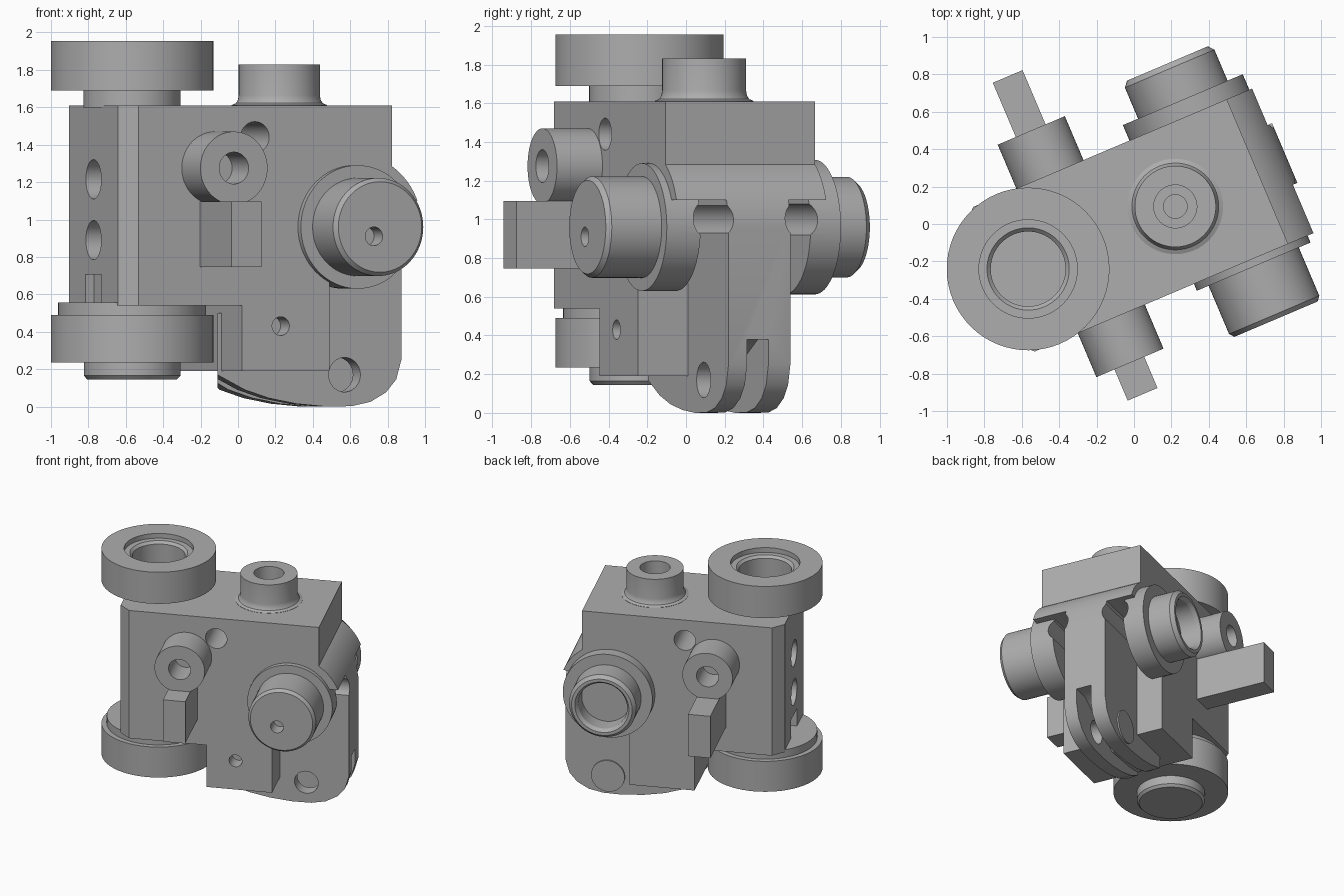
import bpy, bmesh, math
from mathutils import Matrix, Vector

cube = bpy.data.objects.get("Cube")
if cube:
    bpy.data.objects.remove(cube, do_unlink=True)

steel = bpy.data.materials.new("plain grey")
steel.use_nodes = True
GREY = (0.42, 0.42, 0.42, 1)
steel.diffuse_color = GREY
steel.node_tree.nodes["Principled BSDF"].inputs["Base Color"].default_value = GREY

TURN = Matrix.Rotation(math.radians(23), 4, 'Z')
HALF = 0.42          # half the body thickness
PIVOT = (0.5, 0.96)  # side boss axis (along the body, height)


def finish(bm, name):
    bmesh.ops.remove_doubles(bm, verts=bm.verts, dist=1e-5)
    bmesh.ops.recalc_face_normals(bm, faces=bm.faces)
    mesh = bpy.data.meshes.new(name)
    bm.to_mesh(mesh)
    bm.free()
    mesh.materials.append(steel)
    ob = bpy.data.objects.new(name, mesh)
    bpy.context.collection.objects.link(ob)
    return ob


def prism(name, profile, v0, v1):
    """Side profile (along, height) extruded across the thickness."""
    bm = bmesh.new()
    face = bm.faces.new([bm.verts.new((u, v0, z)) for u, z in profile])
    new = bmesh.ops.extrude_face_region(bm, geom=[face])["geom"]
    bmesh.ops.translate(bm, vec=(0, v1 - v0, 0),
                        verts=[g for g in new if isinstance(g, bmesh.types.BMVert)])
    return finish(bm, name)


def box(name, u0, u1, v0, v1, z0, z1):
    return prism(name, [(u0, z0), (u1, z0), (u1, z1), (u0, z1)], v0, v1)


def lathe(name, profile, centre, axis=(0, 0, 1), steps=64):
    """Profile of (radius, distance along axis) spun about the axis."""
    bm = bmesh.new()
    verts = [bm.verts.new((r, 0, h)) for r, h in profile]
    edges = [bm.edges.new(pair) for pair in zip(verts, verts[1:])]
    bmesh.ops.spin(bm, geom=verts + edges, cent=(0, 0, 0), axis=(0, 0, 1),
                   angle=2 * math.pi, steps=steps)
    spin = Vector((0, 0, 1)).rotation_difference(Vector(axis)).to_matrix().to_4x4()
    bm.transform(Matrix.Translation(centre) @ spin)
    return finish(bm, name)


def rod(name, r, h0, h1, centre, axis):
    return lathe(name, [(0, h0), (r, h0), (r, h1), (0, h1)], centre, axis, 48)


def cut(targets, cutters):
    for ob in targets:
        for c in cutters:
            mod = ob.modifiers.new("cut", 'BOOLEAN')
            mod.operation, mod.solver, mod.object = 'DIFFERENCE', 'EXACT', c
            bpy.context.view_layer.objects.active = ob
            bpy.ops.object.modifier_apply(modifier=mod.name)
    for c in cutters:
        bpy.data.objects.remove(c, do_unlink=True)


def arc(r, a0, a1, n):
    angles = [math.radians(a0 + (a1 - a0) * i / n) for i in range(n + 1)]
    return [(PIVOT[0] + r * math.cos(a), PIVOT[1] + r * math.sin(a)) for a in angles]


U, V = (1, 0, 0), (0, 1, 0)
FRONT = (0, -1, 0)
parts = []

# Main body with lower block and rounded shoulder
body = prism("body", [(-0.839, 0.54), (-0.156, 0.54), (-0.156, 0.19), (0.354, 0.19),
                      (0.354, 1.1)] + arc(0.39, 21, 56.2, 12)
             + [(0.717, 1.61), (-0.839, 1.61)], -HALF, HALF)
bm = bmesh.new()
bm.from_mesh(body.data)
corners = [e for e in bm.edges if all(v.co.x < -0.8 for v in e.verts)
           and abs(e.verts[0].co.z - e.verts[1].co.z) > 0.5]
bmesh.ops.bevel(bm, geom=corners, offset=0.083, segments=1, affect='EDGES')
bm.to_mesh(body.data)
bm.free()

# Hanging tongue with rounded underside and skewed inner end
tongue = prism("tongue", [(-0.178, 0.5), (-0.178, 0.17), (-0.02, 0.09), (0.12, 0.045),
                          (0.28, 0.015), (0.45, 0), (0.6, 0.002), (0.71, 0.025),
                          (0.8, 0.075), (0.86, 0.145), (0.89, 0.25)]
               + arc(0.39, 0, 21, 6) + [(0.3, 1.1), (0.3, 0.5)], -0.139, 0.208)
for v in tongue.data.vertices:
    if v.co.x < -0.1 and v.co.y > 0:
        v.co.x += 0.148
        v.co.z -= 0.07

# Side bosses with flanges
at = (PIVOT[0], 0, PIVOT[1])
front_boss = lathe("front_boss", [(0, 0.27), (0.33, 0.27), (0.33, 0.46), (0.262, 0.46),
                                  (0.262, 0.74), (0.242, 0.765), (0, 0.765)], at, FRONT)
back_boss = lathe("back_boss", [(0, 0.34), (0.348, 0.34), (0.348, 0.51), (0.26, 0.51),
                                (0.26, 0.69), (0.235, 0.72), (0.21, 0.72), (0.19, 0.69),
                                (0.19, 0.56), (0, 0.56)], at, V)

# Bores, grooves and cable slots
slots = [rod("slot_cutter", 0.1, 0.2, 1.0, (0, v, 1.0), U) for v in (-0.21, 0.28)]
cut([body, tongue, front_boss, back_boss], slots)
cut([body], [rod("cross_cutter", 0.083, -1, 1, (-0.08, 0, 1.44), V),
             rod("pin_cutter", 0.05, 0.3, 0.6, (0.07, 0, 0.43), FRONT),
             rod("end_cutter", 0.105, -1, -0.68, (0, 0, 1.215), U),
             rod("end_cutter", 0.105, -1, -0.68, (0, 0, 0.89), U),
             box("groove_cutter", -0.95, -0.79, -0.11, 0.11, 0.4, 0.705)])
cut([front_boss], [rod("key_cutter", 0.05, 0.65, 0.9, (0.465, 0, 0.91), FRONT)])
groove = prism("sheave_cutter", [(-0.4, 0.22), (0.0, 0.15), (0.3, 0.13), (0.6, 0.3),
                                 (0.75, 0.38), (1.0, 0.38), (1.0, -0.1), (-0.4, -0.1)],
               -0.035, 0.085)
cut([tongue], [groove, rod("pin_cutter", 0.092, -0.03, 0.3, (0.56, 0, 0.17), FRONT)])
parts += [body, tongue, front_boss, back_boss]
parts.append(rod("tongue_pin", 0.13, 0.2, 0.22, (0.56, 0, 0.15), V))

# Side studs and the cross bar
for name, axis in (("front_stud", FRONT), ("back_stud", V)):
    parts.append(lathe(name, [(0, 0.4), (0.195, 0.4), (0.195, 0.675), (0.085, 0.675),
                              (0.085, 0.45), (0, 0.45)], (-0.31, 0, 1.275), axis))
parts.append(box("cross_bar", -0.4, -0.227, -0.856, 0.99, 0.745, 1.095))

# Top boss with flared foot and stepped bore
parts.append(lathe("top_boss", [(0, 1.6), (0.255, 1.6), (0.255, 1.612), (0.232, 1.622),
                                (0.221, 1.64), (0.217, 1.665), (0.217, 1.83), (0.115, 1.83),
                                (0.115, 1.7), (0.063, 1.7), (0.063, 1.62), (0, 1.62)],
                   (0.24, 0, 0)))

# Rollers
parts.append(lathe("top_roller", [(0, 1.6), (0.26, 1.6), (0.26, 1.69), (0.435, 1.69),
                                  (0.435, 1.955), (0.263, 1.955), (0.263, 1.915),
                                  (0.22, 1.915), (0.2, 1.895), (0.2, 1.7), (0, 1.7)],
                   (-0.615, 0, 0)))
parts.append(lathe("bottom_roller", [(0, 0.145), (0.24, 0.145), (0.258, 0.165),
                                     (0.258, 0.235), (0.435, 0.235), (0.435, 0.49),
                                     (0.395, 0.49), (0.395, 0.555), (0, 0.555)],
                   (-0.615, 0, 0)))

# Turn everything into place and shade
bpy.ops.object.select_all(action='DESELECT')
for ob in parts:
    ob.data.transform(TURN)
    ob.select_set(True)
bpy.context.view_layer.objects.active = body
bpy.ops.object.shade_smooth_by_angle(angle=math.radians(30))
